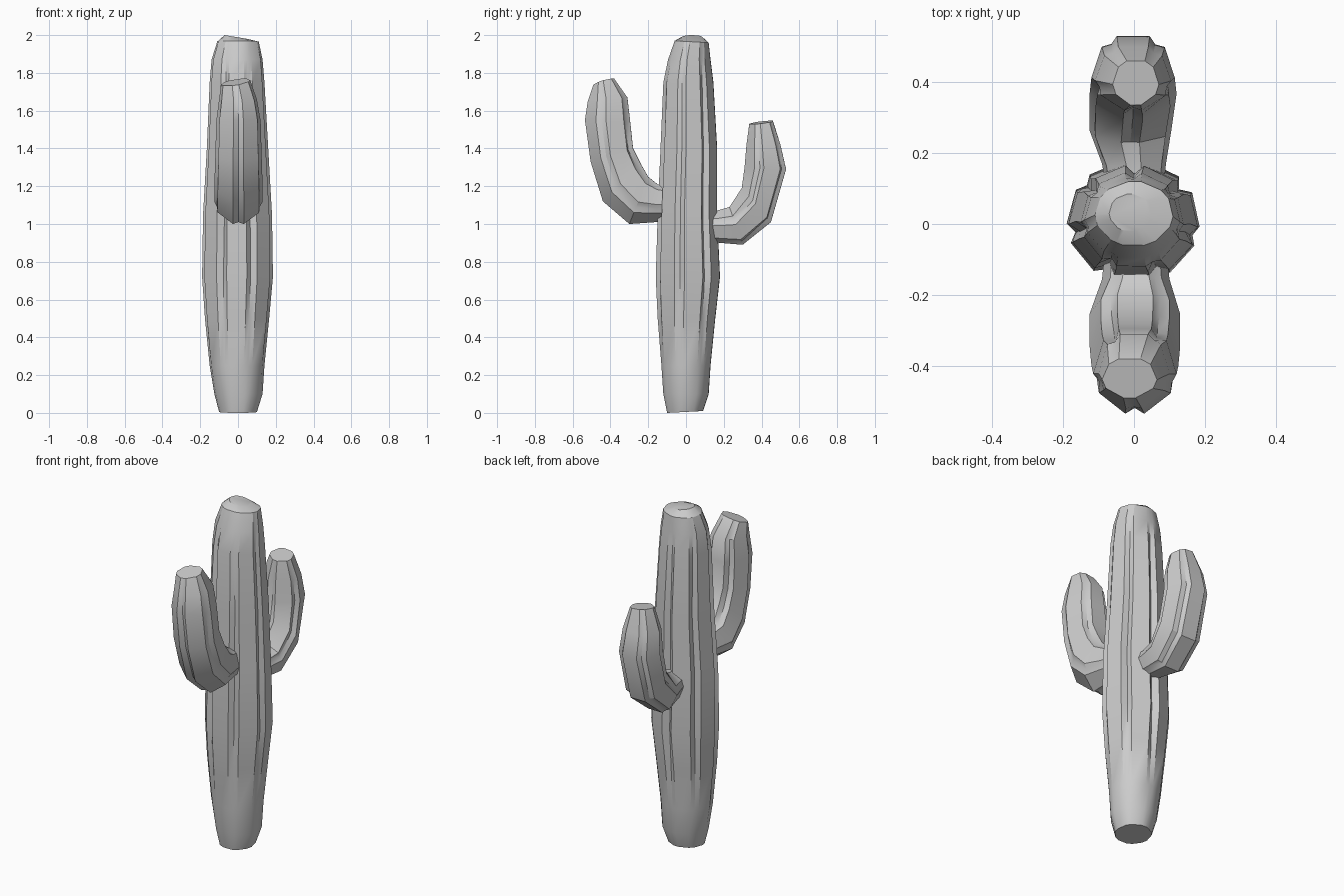
import bpy, bmesh, math, random

grey = bpy.data.materials.new("plain grey")
grey.diffuse_color = (0.6, 0.6, 0.6, 1)


def ribbed_ring(ribs, depths, turn):
    """Unit cross-section: flat ribs parted by narrow grooves, filling -1..1."""
    pts, step = [], 2 * math.pi / ribs
    for i in range(ribs):
        a = turn + i * step
        chord = math.cos(step * 0.18)
        for off, r in ((-0.32, 1), (0.32, 1), (0.5, chord - depths[i])):
            pts.append((r * math.cos(a + off * step), r * math.sin(a + off * step)))
    for k in (0, 1):
        lo, hi = min(p[k] for p in pts), max(p[k] for p in pts)
        fit = [(2 * p[k] - lo - hi) / (hi - lo) for p in pts]
        pts = [(f, p[1]) if k == 0 else (p[0], f) for f, p in zip(fit, pts)]
    return pts


def loft(name, ribs, rings, seed, turn, tilt):
    """Each ring: near edge (y, z), far edge (y, z), left x, right x, groove depth."""
    rnd = random.Random(seed)
    bm = bmesh.new()
    strength = [rnd.uniform(0.5, 1.3) for _ in range(ribs)]
    loops = []
    for n, (y0, z0, y1, z1, x0, x1, groove) in enumerate(rings):
        depths = [groove * s * rnd.uniform(0.6, 1.3) for s in strength]
        loop = []
        for u, v in ribbed_ring(ribs, depths, turn):
            s, t = (u + 1) / 2, (v + 1) / 2
            slope = tilt * u if n >= len(rings) - 1 else 0
            loop.append(bm.verts.new((x0 + (x1 - x0) * s,
                                      y0 + (y1 - y0) * t,
                                      z0 + (z1 - z0) * t + slope)))
        loops.append(loop)
    for a, b in zip(loops, loops[1:]):
        for i in range(len(a)):
            j = (i + 1) % len(a)
            bm.faces.new((a[i], a[j], b[j], b[i]))
    bm.faces.new(loops[0])
    bm.faces.new(loops[-1])
    bmesh.ops.recalc_face_normals(bm, faces=bm.faces)
    mesh = bpy.data.meshes.new(name)
    bm.to_mesh(mesh)
    bm.free()
    mesh.materials.append(grey)
    ob = bpy.data.objects.new(name, mesh)
    bpy.context.collection.objects.link(ob)
    bpy.ops.object.select_all(action='DESELECT')
    ob.select_set(True)
    bpy.context.view_layer.objects.active = ob
    bpy.ops.object.shade_smooth_by_angle(angle=math.radians(30))


# Trunk: swollen in the middle, grooves fading out at both ends
loft("trunk", 7, [
    (-0.10, 0.00, 0.09, 0.01, -0.10, 0.10, 0.0),
    (-0.12, 0.10, 0.12, 0.10, -0.125, 0.13, 0.0),
    (-0.13, 0.25, 0.13, 0.25, -0.15, 0.14, 0.02),
    (-0.15, 0.50, 0.155, 0.50, -0.175, 0.165, 0.08),
    (-0.16, 0.72, 0.18, 0.72, -0.19, 0.185, 0.15),
    (-0.15, 1.05, 0.165, 1.05, -0.185, 0.18, 0.18),
    (-0.135, 1.40, 0.165, 1.40, -0.165, 0.16, 0.15),
    (-0.12, 1.75, 0.145, 1.75, -0.15, 0.14, 0.09),
    (-0.095, 1.87, 0.13, 1.87, -0.14, 0.13, 0.04),
    (-0.06, 1.97, 0.12, 1.96, -0.11, 0.11, 0.0),
    (-0.02, 1.99, 0.085, 1.99, -0.07, 0.05, 0.0),
], 3, 0.2, -0.01)

# Front arm: bends forward out of the trunk, then rises
loft("front_arm", 5, [
    (-0.05, 1.02, -0.05, 1.19, -0.08, 0.09, 0.0),
    (-0.16, 1.01, -0.15, 1.21, -0.09, 0.10, 0.03),
    (-0.30, 1.00, -0.20, 1.25, -0.125, 0.13, 0.08),
    (-0.44, 1.12, -0.24, 1.32, -0.125, 0.13, 0.12),
    (-0.505, 1.33, -0.28, 1.40, -0.12, 0.125, 0.15),
    (-0.535, 1.55, -0.295, 1.54, -0.115, 0.12, 0.12),
    (-0.52, 1.65, -0.31, 1.67, -0.10, 0.10, 0.05),
    (-0.49, 1.735, -0.38, 1.765, -0.09, 0.065, 0.0),
], 8, 0.31, 0.012)

# Rear arm: set lower and a little shorter
loft("rear_arm", 5, [
    (0.05, 1.07, 0.05, 0.92, -0.07, 0.08, 0.0),
    (0.16, 1.07, 0.18, 0.90, -0.09, 0.09, 0.02),
    (0.23, 1.09, 0.30, 0.89, -0.125, 0.105, 0.05),
    (0.295, 1.19, 0.45, 1.01, -0.125, 0.12, 0.10),
    (0.31, 1.30, 0.53, 1.29, -0.12, 0.115, 0.12),
    (0.32, 1.42, 0.50, 1.42, -0.11, 0.105, 0.06),
    (0.335, 1.53, 0.46, 1.545, -0.06, 0.07, 0.0),
], 5, 0.31, -0.006)
